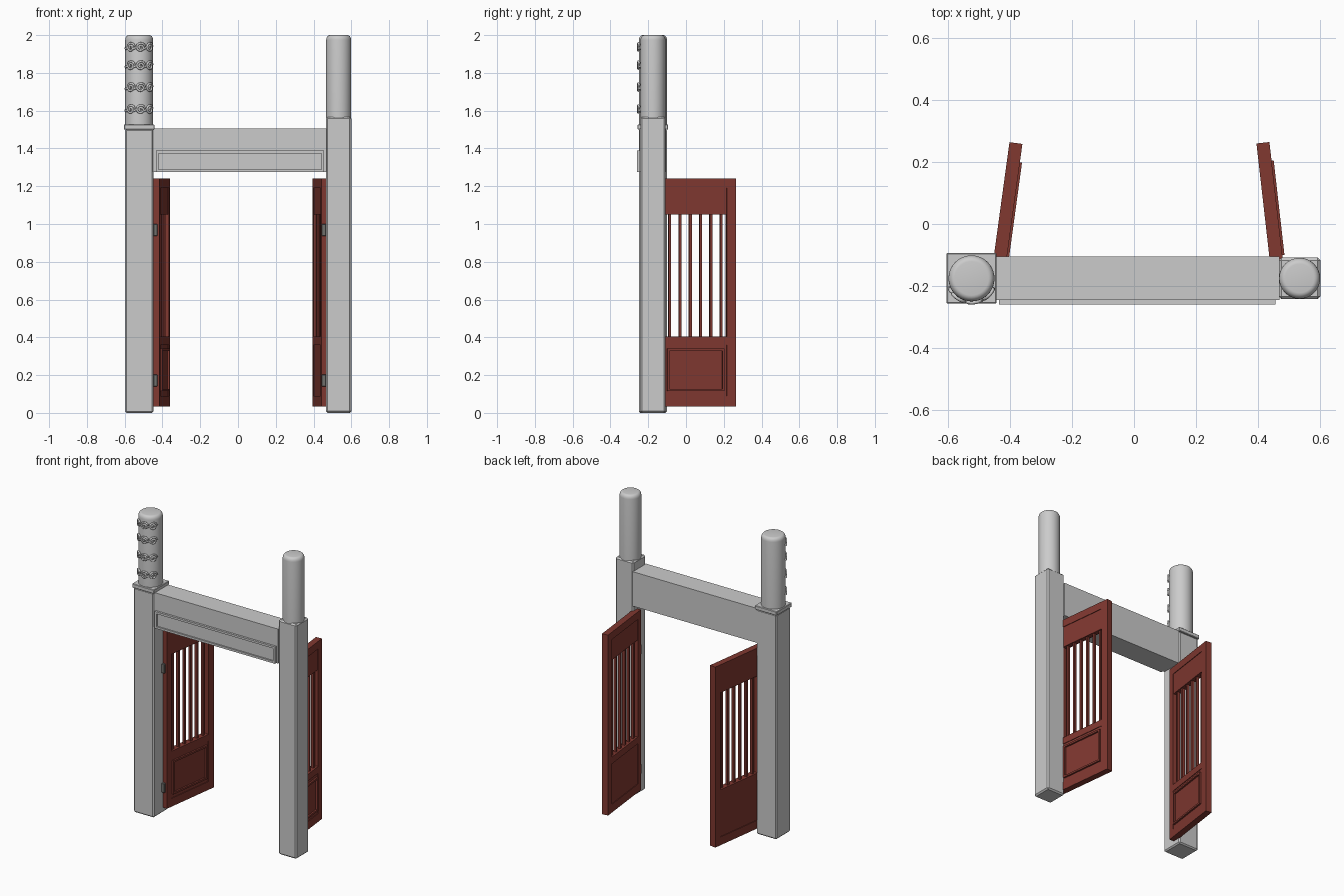
import bpy, bmesh, math
from mathutils import Matrix, Vector

if "Cube" in bpy.data.objects:
    bpy.data.objects.remove(bpy.data.objects["Cube"])

red = bpy.data.materials.new("red_paint")
red.diffuse_color = (0.22, 0.04, 0.03, 1)
red.use_nodes = True
red.node_tree.nodes["Principled BSDF"].inputs["Base Color"].default_value = red.diffuse_color
dark = bpy.data.materials.new("dark_metal")
dark.diffuse_color = (0.16, 0.16, 0.15, 1)
dark.use_nodes = True
dark.node_tree.nodes["Principled BSDF"].inputs["Base Color"].default_value = dark.diffuse_color


def finish(name, bm, mat=None, matrix=None):
    bmesh.ops.recalc_face_normals(bm, faces=bm.faces)
    me = bpy.data.meshes.new(name)
    bm.to_mesh(me)
    bm.free()
    ob = bpy.data.objects.new(name, me)
    bpy.context.collection.objects.link(ob)
    if mat:
        me.materials.append(mat)
    if matrix:
        ob.matrix_world = matrix
    return ob


def add_box(bm, x0, x1, y0, y1, z0, z1):
    m = Matrix.Translation(((x0 + x1) / 2, (y0 + y1) / 2, (z0 + z1) / 2))
    m = m @ Matrix.Diagonal((x1 - x0, y1 - y0, z1 - z0, 1))
    bmesh.ops.create_cube(bm, size=1, matrix=m)


def boxes(name, items, mat=None, matrix=None, bevel=0):
    bm = bmesh.new()
    for b in items:
        add_box(bm, *b)
    ob = finish(name, bm, mat, matrix)
    if bevel:
        mod = ob.modifiers.new("bevel", 'BEVEL')
        mod.width, mod.segments = bevel, 1
    return ob


def column(name, cx, cy, r, z0, z1, segs=40):
    # lathe with a rounded top edge
    prof = [(r, z0)]
    k = 0.026
    for i in range(6):
        a = math.pi / 2 * i / 5
        prof.append((r - k * 0.75 * (1 - math.cos(a)), z1 - k + k * math.sin(a)))
    bm = bmesh.new()
    rings = [[bm.verts.new((cx + p * math.cos(2 * math.pi * i / segs),
                            cy + p * math.sin(2 * math.pi * i / segs), z))
              for i in range(segs)] for p, z in prof]
    for lo, hi in zip(rings, rings[1:]):
        for i in range(segs):
            j = (i + 1) % segs
            bm.faces.new((lo[i], lo[j], hi[j], hi[i]))
    bm.faces.new(rings[0])
    bm.faces.new(rings[-1])
    ob = finish(name, bm)
    bpy.ops.object.select_all(action='DESELECT')
    ob.select_set(True)
    bpy.context.view_layer.objects.active = ob
    bpy.ops.object.shade_smooth_by_angle(angle=math.radians(35))


# Posts
LX, LY, LR = -0.523, -0.175, 0.074
RX, RY, RR = 0.533, -0.175, 0.066
boxes("left_post", [(-0.598, -0.448, -0.25, -0.10, 0, 1.502)], bevel=0.008)
boxes("left_post_cap", [(-0.604, -0.442, -0.256, -0.094, 1.5, 1.527)], bevel=0.003)
column("left_column", LX, LY, LR, 1.52, 2.0)
boxes("right_post", [(0.466, 0.6, -0.242, -0.108, 0, 1.567)], bevel=0.009)
column("right_column", RX, RY, RR, 1.56, 2.0)

# Beam and its framed front panel
boxes("beam", [(-0.45, 0.468, -0.245, -0.105, 1.275, 1.505)])
x0, x1, z0, z1, w = -0.435, 0.455, 1.275, 1.388, 0.014
boxes("beam_panel_frame", [
    (x0, x1, -0.259, -0.244, z0, z0 + w), (x0, x1, -0.259, -0.244, z1 - w, z1),
    (x0, x0 + w, -0.259, -0.244, z0 + w, z1 - w),
    (x1 - w, x1, -0.259, -0.244, z0 + w, z1 - w)])
boxes("beam_panel", [(x0 + w, x1 - w, -0.25, -0.244, z0 + w, z1 - w)])

# Curled scroll bands wrapped round the front of the left column
for row, zc in enumerate((1.935, 1.838, 1.722, 1.606)):
    cu = bpy.data.curves.new("scroll_band", 'CURVE')
    cu.dimensions = '3D'
    cu.bevel_depth = 0.006
    cu.bevel_resolution = 2
    cu.use_fill_caps = True
    for k in (-1, 0, 1):
        pts = []
        for i in range(25):
            t = i / 24
            a = math.pi * (1.4 - 3.3 * t)
            r = 0.006 + 0.018 * t
            pts.append((r * math.cos(a), r * math.sin(a)))
        pts += [(-0.030, -0.004), (-0.037, -0.008), (-0.044, -0.004)]
        sp = cu.splines.new('POLY')
        sp.points.add(len(pts) - 1)
        for p, (s, h) in zip(sp.points, pts):
            ang = -math.pi / 2 + k * 0.72 + 0.1 + s / LR
            rad = LR + 0.004
            p.co = (LX + rad * math.cos(ang), LY + rad * math.sin(ang), zc + h, 1)
        sp.use_smooth = True
    ob = bpy.data.objects.new("scroll_band_%d" % (row + 1), cu)
    bpy.context.collection.objects.link(ob)


# Doors: local y runs along the leaf (free edge at 0), moulding on the +x face
def door(side, x, y, angle):
    m = Matrix.Translation((x, y, 0)) @ Matrix.Rotation(math.radians(angle), 4, 'Z')
    t, L = 0.021, -0.418
    a, b = -0.378, -0.048
    boxes(side + "_door_frame", [
        (-t, t, L, a, 0.035, 1.24), (-t, t, b, 0, 0.035, 1.24),
        (-t, t, a, b, 1.19, 1.24), (-t, t, a, b, 0.035, 0.09)], red, m)
    p = t - 0.004
    boxes(side + "_door_infill", [(-p, p, a, b, 1.05, 1.19), (-p, p, a, b, 0.09, 0.36),
                                  (-t, t, a, b, 0.36, 0.405)], red, m)
    boxes(side + "_door_bars", [(-0.009, 0.009, c - 0.007, c + 0.007, 1.05 - 0.65, 1.055)
                                for c in (a + 0.0275 + 0.055 * i for i in range(6))], red, m)
    y0, y1, w, q = -0.366, -0.06, 0.012, t + 0.007
    boxes(side + "_door_moulding", [
        (p - 0.002, q, y0, y1, 0.115, 0.115 + w), (p - 0.002, q, y0, y1, 0.34 - w, 0.34),
        (p - 0.002, q, y0, y0 + w, 0.115 + w, 0.34 - w),
        (p - 0.002, q, y1 - w, y1, 0.115 + w, 0.34 - w)], red, m)


door("left", -0.38, 0.2605, -7.8)
door("right", 0.415, 0.2615, 6.5)

# Hinges between posts and doors
for side, hx0, hx1 in (("left", -0.449, -0.427), ("right", 0.443, 0.467)):
    boxes(side + "_hinges", [(hx0, hx1, -0.168, -0.14, z, z + 0.063) for z in (0.14, 0.937)],
          dark, bevel=0.003)
